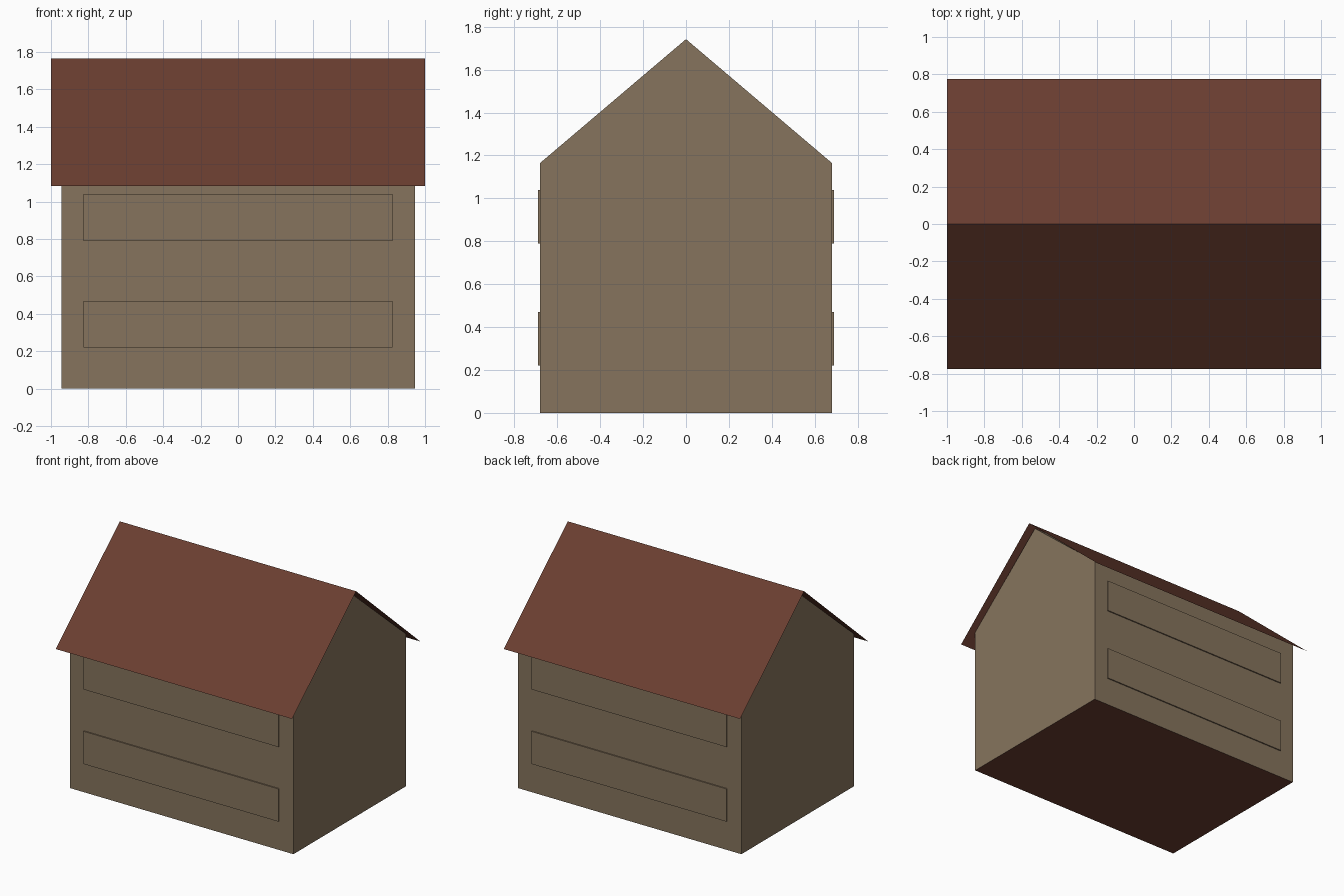
import bpy

cube = bpy.data.objects.get("Cube")
if cube:
    bpy.data.objects.remove(cube, do_unlink=True)


def material(name, rgb):
    m = bpy.data.materials.new(name)
    m.use_nodes = True
    m.diffuse_color = (*rgb, 1)
    m.node_tree.nodes["Principled BSDF"].inputs["Base Color"].default_value = (*rgb, 1)
    return m


tan = material("tan plaster", (0.24, 0.175, 0.11))
red = material("red brown tile", (0.145, 0.048, 0.03))


def mesh_object(name, verts, faces, mats):
    me = bpy.data.meshes.new(name)
    me.from_pydata(verts, [], faces)
    for m in mats:
        me.materials.append(m)
    ob = bpy.data.objects.new(name, me)
    bpy.context.collection.objects.link(ob)
    return ob


def extrude_x(name, profile, half, mats):
    """Closed prism along x from a counter-clockwise (y, z) profile."""
    n = len(profile)
    verts = [(x, y, z) for x in (-half, half) for y, z in profile]
    faces = [tuple(reversed(range(n))), tuple(range(n, 2 * n))]
    faces += [(i, (i + 1) % n, n + (i + 1) % n, n + i) for i in range(n)]
    return mesh_object(name, verts, faces, mats)


def rectangle(y0, y1, z0, z1):
    return [(y0, z0), (y1, z0), (y1, z1), (y0, z1)]


WALL_X, WALL_Y, WALL_Z = 0.945, 0.68, 1.165
ROOF_Y, EAVE_Z, RIDGE_Z = 0.775, 1.085, 1.765

# House body with gable ends; the underside takes the tile colour
body = extrude_x("house_body",
                 [(-WALL_Y, 0), (WALL_Y, 0), (WALL_Y, WALL_Z),
                  (0, 1.742), (-WALL_Y, WALL_Z)], WALL_X, [tan, red])
for f in body.data.polygons:
    f.material_index = int(f.normal.z < -0.9)

# Long raised wall panels, two storeys on front and back
for side, s in (("front", -1), ("back", 1)):
    for storey, z in (("lower", 0.22), ("upper", 0.79)):
        y0, y1 = sorted((s * (WALL_Y - 0.01), s * (WALL_Y + 0.009)))
        extrude_x(f"{side}_{storey}_panel", rectangle(y0, y1, z, z + 0.25), 0.825, [tan])

# Thin overhanging roof sheets meeting at the ridge
for side, s in (("front", -1), ("back", 1)):
    quad = [(-1, s * ROOF_Y, EAVE_Z), (1, s * ROOF_Y, EAVE_Z), (1, 0, RIDGE_Z), (-1, 0, RIDGE_Z)]
    mesh_object(f"{side}_roof", quad, [(0, 1, 2, 3) if s < 0 else (3, 2, 1, 0)], [red])
